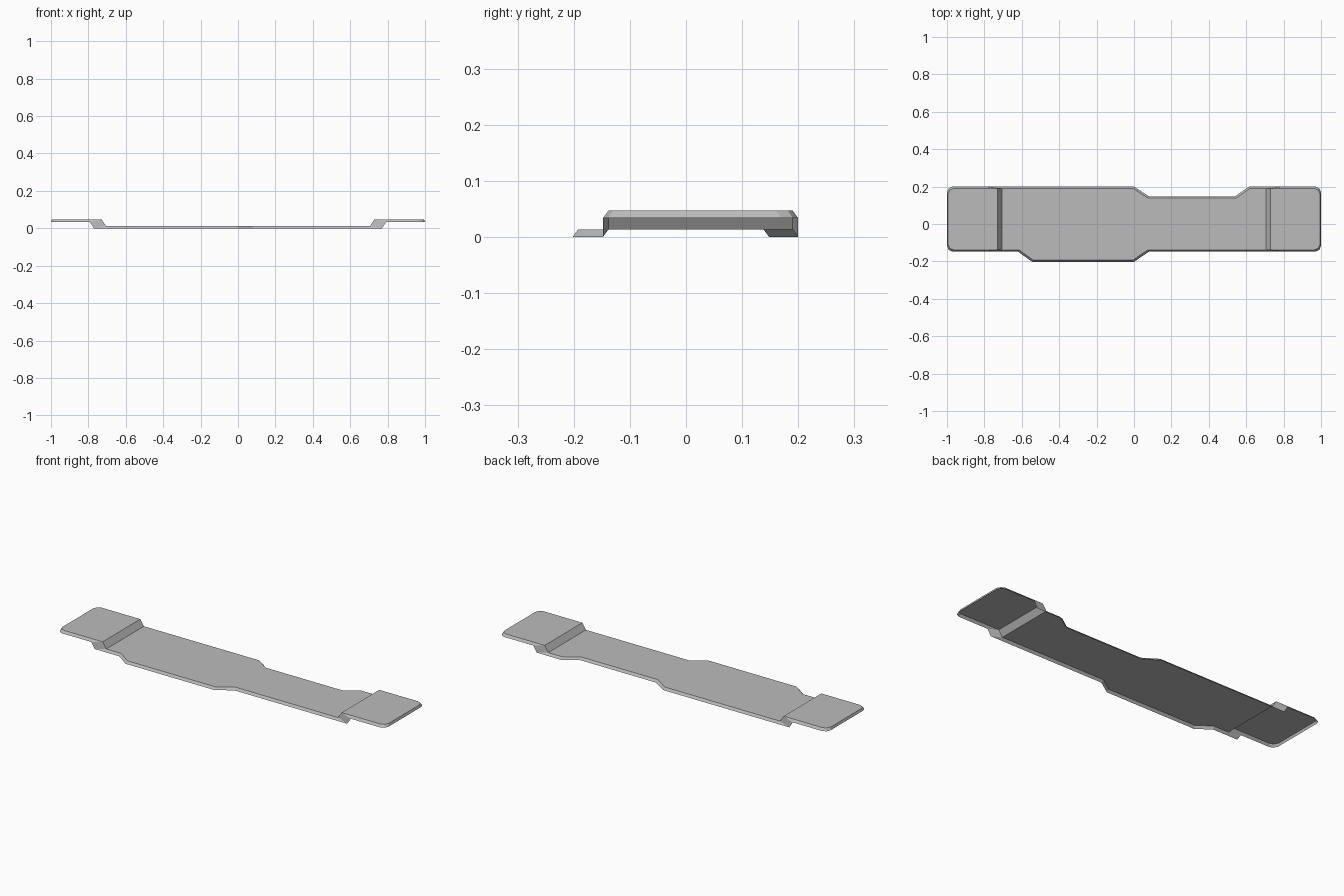
import bpy
import bmesh

cube = bpy.data.objects.get("Cube")
if cube:
    bpy.data.objects.remove(cube)

THICK = 0.0135    # depth of the sloped rim
STEP = 0.0335     # height of the raised end pads
SLOPE = 0.01      # sideways spread of the rim

grey = bpy.data.materials.new("plain_grey")
grey.use_nodes = True
color = (0.5, 0.5, 0.5, 1)
grey.diffuse_color = color
grey.node_tree.nodes["Principled BSDF"].inputs["Base Color"].default_value = color


def pad_side(end, y, side):
    """Edge of one raised pad, from the ramp foot out to the rounded corner.
    Each entry is a top point and the matching rim point."""
    low, high = THICK, THICK + STEP
    yt = y - side * SLOPE
    pairs = [((0.707, yt, low), (0.77, y, 0)),
             ((0.729, yt, high), (0.792, y, STEP))]
    for x, drop in ((0.97, 0), (0.99, 0.009), (1.0, 0.03)):
        pairs.append(((x - 0.005, yt - side * drop, high),
                      (x, y - side * drop, STEP)))
    return [tuple((end * p[0], p[1], p[2]) for p in pair) for pair in pairs]


def long_edge(y, side, middle):
    """Whole long edge from left to right, with its jogs in the middle."""
    jogs = [((x + dx, jy - side * SLOPE, THICK), (x, jy, 0))
            for x, jy, dx in middle]
    return pad_side(-1, y, side)[::-1] + jogs + pad_side(1, y, side)


back = long_edge(0.2, 1, [(0, 0.2, -0.005), (0.08, 0.148, -0.005),
                          (0.54, 0.148, 0.005), (0.615, 0.2, 0.005)])
front = long_edge(-0.148, -1, [(-0.62, -0.148, 0.005), (-0.545, -0.202, 0.005),
                               (0, -0.202, -0.005), (0.08, -0.148, -0.005)])

bm = bmesh.new()


def add_points(pairs):
    return [tuple(bm.verts.new(p) for p in pair) for pair in pairs]


front, back = add_points(front), add_points(back)

# Top sheet: pad, ramp, centre panel, ramp, pad
for part in (slice(0, 4), slice(3, 5), slice(4, -4), slice(-5, -3), slice(-4, None)):
    bm.faces.new([v[0] for v in front[part] + back[part][::-1]])

# Sloped rim all the way round, open underneath
loop = front + back[::-1]
for a, b in zip(loop, loop[1:] + loop[:1]):
    bm.faces.new((a[1], b[1], b[0], a[0]))

mesh = bpy.data.meshes.new("stepped_plate")
bm.to_mesh(mesh)
bm.free()
mesh.materials.append(grey)
plate = bpy.data.objects.new("stepped_plate", mesh)
bpy.context.collection.objects.link(plate)
